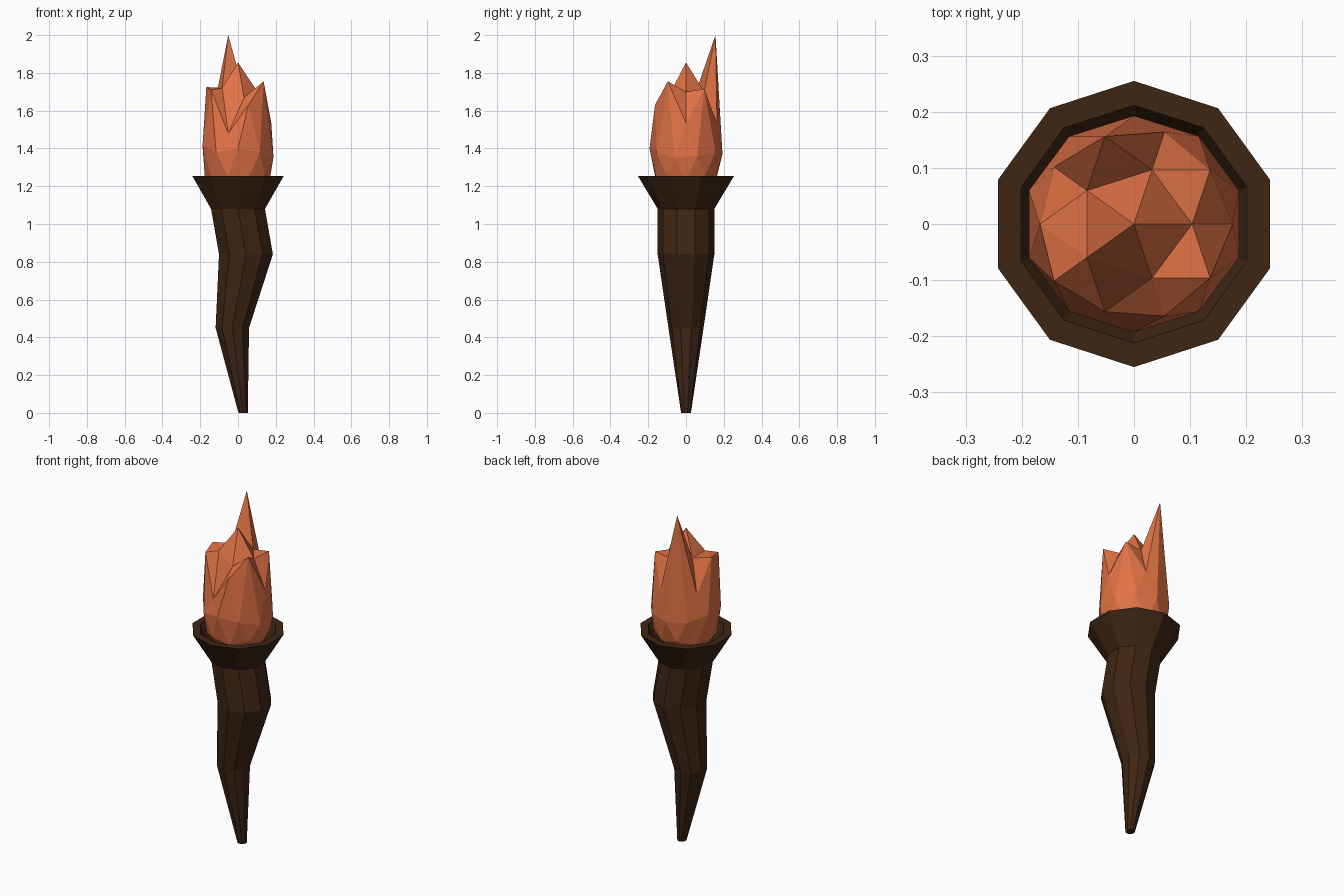
import bpy, bmesh, math

if "Cube" in bpy.data.objects:
    bpy.data.objects.remove(bpy.data.objects["Cube"])


def material(name, rgb):
    m = bpy.data.materials.new(name)
    m.diffuse_color = (*rgb, 1)
    m.use_nodes = True
    m.node_tree.nodes["Principled BSDF"].inputs["Base Color"].default_value = m.diffuse_color
    return m


def finish(bm, name, mat):
    bmesh.ops.recalc_face_normals(bm, faces=bm.faces[:])
    me = bpy.data.meshes.new(name)
    bm.to_mesh(me)
    bm.free()
    me.materials.append(mat)
    ob = bpy.data.objects.new(name, me)
    bpy.context.collection.objects.link(ob)
    return ob


wood = material("wood", (0.048, 0.019, 0.007))
fire = material("fire", (0.75, 0.17, 0.06))

# Crooked handle flaring into a hollow cup: (centre x, radius, z) of 10-sided rings
SIDES = 10
rings = [(0.027, 0.026, 0), (-0.03, 0.093, 0.45), (0.042, 0.15, 0.84),
         (0, 0.15, 1.08), (0, 0.255, 1.255), (0, 0.212, 1.255), (0, 0.14, 1.11)]
bm = bmesh.new()
loops = []
for cx, r, z in rings:
    angles = [math.radians(90 + 360 * i / SIDES) for i in range(SIDES)]
    loops.append([bm.verts.new((cx + r * math.cos(a), r * math.sin(a), z)) for a in angles])
for a, b in zip(loops, loops[1:]):
    for i in range(SIDES):
        j = (i + 1) % SIDES
        bm.faces.new((a[i], a[j], b[j], b[i]))
bm.faces.new(loops[0])
bm.faces.new(loops[-1])
finish(bm, "torch_handle", wood)

# Flame: icosphere whose upper points are pulled up into spikes
R, MID, STRETCH = 0.2, 1.38, 0.28
inner = {0: 1.70, 72: 1.70, 144: 1.72, 216: 1.72, 288: 1.67}
outer = {0: 1.535, 36: 1.715, 72: 1.53, 108: 2.0, 144: 1.535,
         180: 1.725, 216: 1.71, 252: 1.48, 288: 1.63, 324: 1.755}
equator = {198: 1.42, 162: 1.41, 18: 1.36, 342: 1.35, 270: 1.40, 90: 1.37}
bm = bmesh.new()
bmesh.ops.create_icosphere(bm, subdivisions=2, radius=R)
for v in bm.verts:
    h = v.co.z / R
    angle = round(math.degrees(math.atan2(v.co.y, v.co.x)) / 18) * 18 % 360
    if h > 0.95:
        v.co.z = 1.855
    elif h > 0.7:
        v.co.z = inner.get(angle, 1.70)
    elif h > 0.2:
        v.co.z = outer.get(angle, 1.6)
    elif h > -0.2:
        v.co.z = equator.get(angle, MID)
    else:
        v.co.z = MID + h * STRETCH
    v.co.x *= 0.985
    v.co.y *= 0.965
finish(bm, "flame", fire)
